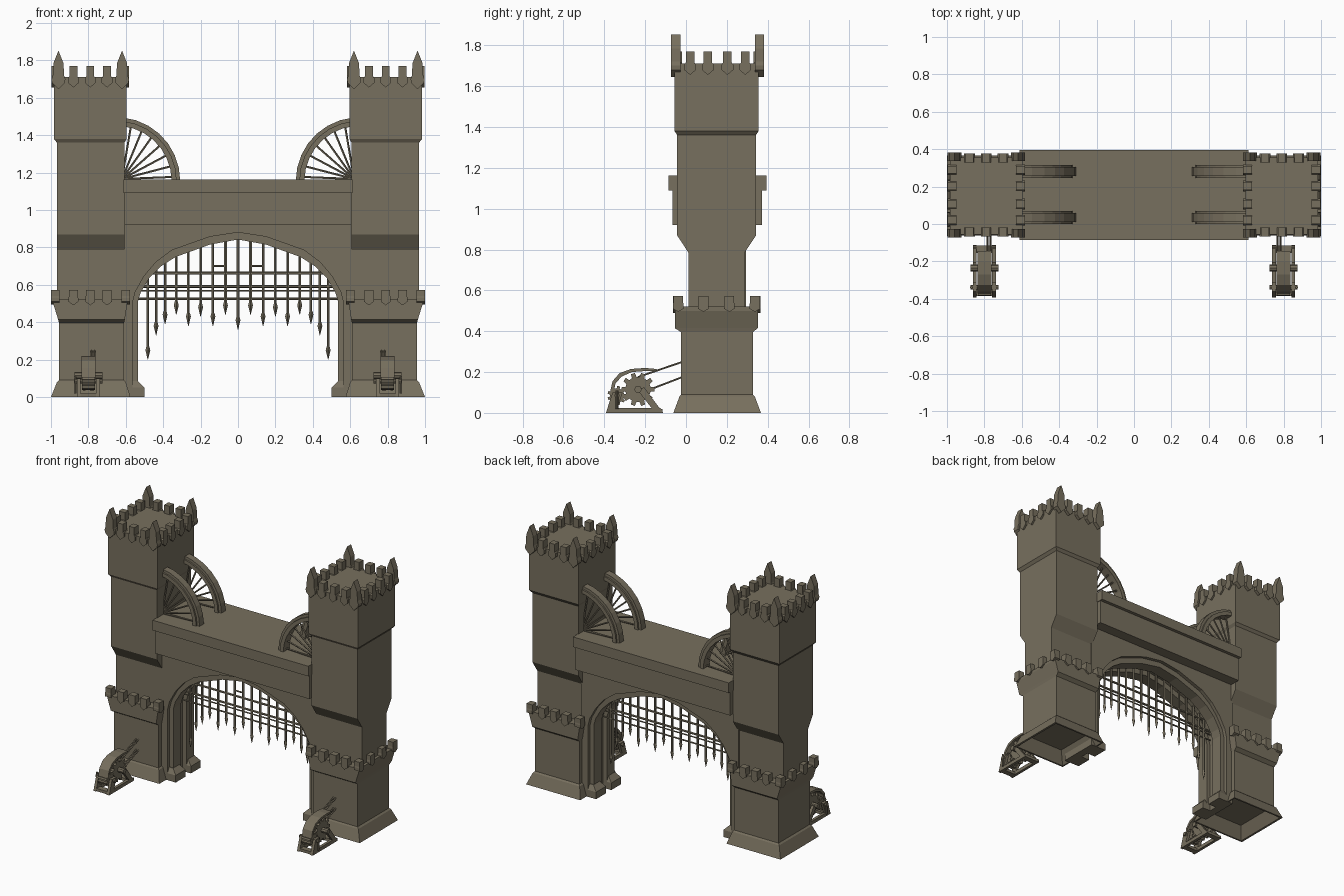
import bpy, bmesh, math
from mathutils import Vector

stone = bpy.data.materials.new("weathered stone")
stone.diffuse_color = (0.185, 0.160, 0.112, 1)
CX, CY = 0.79, 0.155          # centre of the right-hand tower


def finish(bm, name, mirror=True):
    bmesh.ops.recalc_face_normals(bm, faces=bm.faces[:])
    me = bpy.data.meshes.new(name)
    bm.to_mesh(me)
    bm.free()
    ob = bpy.data.objects.new(name, me)
    bpy.context.collection.objects.link(ob)
    me.materials.append(stone)
    if mirror:
        ob.modifiers.new("mirror", 'MIRROR').use_axis[0] = True
    return ob


def prism(bm, pts, axis, a, b):
    """Extrude a 2D (side, up) outline along x or y from a to b."""
    def at(d, u, v):
        return (d, u, v) if axis == 'x' else (u, d, v)
    A = [bm.verts.new(at(a, u, v)) for u, v in pts]
    B = [bm.verts.new(at(b, u, v)) for u, v in pts]
    bm.faces.new(A)
    bm.faces.new(B[::-1])
    for i in range(len(pts)):
        j = (i + 1) % len(pts)
        bm.faces.new((A[i], B[i], B[j], A[j]))


def box(bm, x0, x1, y0, y1, z0, z1):
    prism(bm, [(x0, z0), (x1, z0), (x1, z1), (x0, z1)], 'y', y0, y1)


def loft(bm, rings):
    """Stack of rectangles (x0, x1, y0, y1, z), capped at both ends."""
    loops = [[bm.verts.new(p) for p in ((x0, y0, z), (x1, y0, z), (x1, y1, z), (x0, y1, z))]
             for x0, x1, y0, y1, z in rings]
    bm.faces.new(loops[0][::-1])
    bm.faces.new(loops[-1])
    for A, B in zip(loops, loops[1:]):
        for i in range(4):
            j = (i + 1) % 4
            bm.faces.new((A[i], A[j], B[j], B[i]))


def rod(bm, p, q, r, n=6, r2=None):
    p, q = Vector(p), Vector(q)
    m = (q - p).to_track_quat('Z', 'Y').to_matrix().to_4x4()
    m.translation = (p + q) / 2
    bmesh.ops.create_cone(bm, cap_ends=True, segments=n, radius1=r,
                          radius2=r if r2 is None else r2, depth=(q - p).length, matrix=m)


def sym(half):
    """Mirror a half outline that ends on x = 0."""
    return half + [(-x, z) for x, z in half[-2::-1]]


# Tower shafts, with hollow foot, flared bands and narrow waist
bm = bmesh.new()
loft(bm, [(0.64, 0.94, 0.0, 0.31, 0.08), (0.585, 0.985, -0.05, 0.355, 0.0),
          (0.575, 1.0, -0.062, 0.367, 0.0), (0.60, 0.968, -0.032, 0.337, 0.08),
          (0.61, 0.957, -0.024, 0.327, 0.09), (0.61, 0.957, -0.024, 0.327, 0.395),
          (0.605, 0.962, -0.055, 0.352, 0.415), (0.592, 0.988, -0.055, 0.352, 0.50),
          (0.592, 0.988, -0.055, 0.352, 0.52), (0.607, 0.968, 0.012, 0.287, 0.52),
          (0.607, 0.968, 0.012, 0.287, 0.785), (0.607, 0.968, -0.043, 0.342, 0.868),
          (0.607, 0.968, -0.043, 0.342, 1.36), (0.595, 0.984, -0.056, 0.356, 1.38),
          (0.595, 0.984, -0.056, 0.356, 1.71)])
finish(bm, "tower")


# Battlements: shield-shaped merlons on all four sides
def merlon(bm, axis, along, a, b, top, neck, low, tip, w=0.021, w2=0.029):
    pts = [(w, top), (w, neck), (w2, neck - .01), (w2, low), (0, tip)]
    pts += [(-u, z) for u, z in pts[3::-1]]
    prism(bm, [(along + u, z) for u, z in pts], axis, a, b)


bm = bmesh.new()
for x in (0.70, 0.79, 0.88):
    for a, b in ((-0.067, -0.02), (0.33, 0.377)):
        merlon(bm, 'y', x, a, b, 1.77, 1.715, 1.68, 1.655)
for y in (0.02, 0.107, 0.203, 0.29):
    for a, b in ((0.583, 0.63), (0.95, 0.997)):
        merlon(bm, 'x', y, a, b, 1.77, 1.715, 1.68, 1.655)
finish(bm, "top_battlement")

bm = bmesh.new()
for x in (0.62, 0.96):
    for a, b in ((-0.073, -0.028), (0.338, 0.383)):
        half = [(0.027, 1.785), (0.030, 1.72), (0.037, 1.70), (0.035, 1.68)]
        out = [(0, 1.852)] + half + [(0, 1.645)] + [(-u, z) for u, z in half[::-1]]
        prism(bm, [(x + u, z) for u, z in out], 'y', a, b)
finish(bm, "corner_pinnacle")

bm = bmesh.new()
for x in (0.70, 0.79, 0.88):
    for a, b in ((-0.064, -0.02), (0.318, 0.364)):
        merlon(bm, 'y', x, a, b, 0.573, 0.54, 0.51, 0.49, 0.024, 0.026)
for y in (-0.038, 0.085, 0.212, 0.337):
    for a, b in ((0.577, 0.622), (0.955, 1.0)):
        merlon(bm, 'x', y, a, b, 0.573, 0.54, 0.51, 0.495, 0.024, 0.026)
finish(bm, "lower_battlement")

# Bridge deck and the cornice below it
bm = bmesh.new()
box(bm, -0.612, 0.612, -0.085, 0.395, 1.09, 1.162)
box(bm, -0.608, 0.608, -0.065, 0.372, 0.92, 1.09)
finish(bm, "bridge_deck", False)

# Gate wall and the recessed inner arches on either side of the gate slot
outer = [(0.565, 0.0), (0.565, 0.50), (0.55, 0.56), (0.503, 0.645), (0.44, 0.72),
         (0.353, 0.785), (0.15, 0.857), (0, 0.88)]
inner = [(0.535, 0.0), (0.535, 0.51), (0.52, 0.56), (0.475, 0.635), (0.41, 0.70),
         (0.335, 0.748), (0.15, 0.815), (0, 0.842)]
bm = bmesh.new()
prism(bm, sym(outer) + [(-0.62, 0), (-0.62, 0.93), (0.62, 0.93), (0.62, 0)], 'y', 0.015, 0.295)
finish(bm, "gate_wall", False)
bm = bmesh.new()
big = [(x * 1.02, z * 1.01) for x, z in outer]
for a, b in ((0.04, 0.125), (0.185, 0.27)):
    prism(bm, sym(inner) + sym(big)[::-1], 'y', a, b)
finish(bm, "inner_arch", False)
bm = bmesh.new()
for a, b in ((0.015, 0.125), (0.185, 0.295)):
    loft(bm, [(0.50, 0.60, a, b, 0), (0.50, 0.60, a, b, 0.05), (0.535, 0.60, a + .02, b - .02, 0.085)])
finish(bm, "pier_foot")

# Portcullis: spiked uprights (x, tip height) and cross bars
bm = bmesh.new()
tips = [0.36, 0.44, 0.38, 0.43, 0.38, 0.44, 0.39, 0.33, 0.20]
xs = [0, 0.067, 0.134, 0.20, 0.265, 0.33, 0.39, 0.438, 0.482]
for x, t in zip(xs, tips):
    top = 0.88 - 0.24 * (x / 0.5) ** 2
    for s in ((1, -1) if x else (1,)):
        rod(bm, (s * x, CY, t + 0.06), (s * x, CY, top), 0.008)
        rod(bm, (s * x, CY, t), (s * x, CY, t + 0.05), 0.001, 4, 0.013)
        rod(bm, (s * x, CY, t + 0.05), (s * x, CY, t + 0.07), 0.013, 4, 0.008)
for z, r in ((0.663, 0.008), (0.592, 0.008), (0.568, 0.005), (0.525, 0.006)):
    w = 0.54 if z < 0.6 else 0.48
    rod(bm, (-w, CY, z), (w, CY, z), r)
for s in (1, -1):
    rod(bm, (s * 0.067, CY, 0.70), (s * 0.134, CY, 0.70), 0.006)
finish(bm, "portcullis", False)


# Quarter-wheel braces with spokes, standing on the deck against the towers
def arc(r0, r1, n=8):
    ang = [math.radians(96 * i / n) for i in range(n + 1)]
    def ring(r):
        return [(0.65 - r * math.cos(t), 1.155 + r * math.sin(t)) for t in ang]
    return ring(r1) + ring(r0)[::-1]


bm = bmesh.new()
for y in (0.035, 0.28):
    prism(bm, arc(0.295, 0.322), 'y', y - 0.035, y + 0.035)
    prism(bm, arc(0.320, 0.341), 'y', y - 0.024, y + 0.024)
finish(bm, "brace_rim")
bm = bmesh.new()
for y in (0.035, 0.28):
    for d in (4, 15, 27, 39, 51, 63, 75):
        t = math.radians(d)
        rod(bm, (0.62, y, 1.165), (0.65 - 0.30 * math.cos(t), y, 1.155 + 0.30 * math.sin(t)), 0.006, 5)
finish(bm, "brace_spokes")


# Winches in front of the towers
def gear(bm, y, z, r, teeth, a, b):
    pts = []
    for i in range(teeth):
        for f, k in ((-.3, .76), (-.2, 1), (.2, 1), (.3, .76)):
            t = 2 * math.pi * (i + f) / teeth
            pts.append((y + r * k * math.cos(t), z + r * k * math.sin(t)))
    prism(bm, pts, 'x', a, b)


WX = 0.80
bm = bmesh.new()
for s in (-1, 1):              # side frames and legs
    a, b = WX + s * 0.042, WX + s * 0.062
    prism(bm, [(-0.392, 0), (-0.345, 0), (-0.31, 0.10), (-0.36, 0.10)], 'x', a, b)
    prism(bm, [(-0.15, 0), (-0.112, 0), (-0.205, 0.125), (-0.24, 0.115)], 'x', a, b)
    prism(bm, [(-0.392, 0), (-0.112, 0), (-0.125, 0.025), (-0.38, 0.025)], 'x', a, b)
box(bm, WX - 0.062, WX + 0.062, -0.385, -0.345, 0, 0.02)
box(bm, WX - 0.062, WX + 0.062, -0.155, -0.115, 0, 0.02)
finish(bm, "winch_frame")
bm = bmesh.new()
gear(bm, -0.235, 0.115, 0.082, 10, WX - 0.03, WX - 0.008)
gear(bm, -0.235, 0.115, 0.082, 10, WX + 0.015, WX + 0.03)
gear(bm, -0.338, 0.085, 0.047, 9, WX - 0.035, WX + 0.035)
finish(bm, "winch_gears")
bm = bmesh.new()
rod(bm, (WX - 0.075, -0.235, 0.115), (WX + 0.075, -0.235, 0.115), 0.018, 8)
rod(bm, (WX - 0.075, -0.338, 0.085), (WX + 0.075, -0.338, 0.085), 0.013, 8)
rod(bm, (WX - 0.03, -0.235, 0.115), (WX + 0.03, -0.235, 0.115), 0.05, 10)
rod(bm, (WX + 0.07, -0.338, 0.11), (WX + 0.07, -0.338, 0.02), 0.007)
finish(bm, "winch_axles")
bm = bmesh.new()               # curved guard over the gears
top = [(-0.372, 0.10), (-0.36, 0.155), (-0.325, 0.195), (-0.27, 0.215), (-0.20, 0.22), (-0.145, 0.215)]
low = [(-0.145, 0.205), (-0.20, 0.205), (-0.265, 0.20), (-0.315, 0.178), (-0.345, 0.145), (-0.355, 0.10)]
prism(bm, top + low, 'x', WX - 0.038, WX + 0.038)
finish(bm, "winch_guard")
bm = bmesh.new()
for x in (0.767, 0.784):
    rod(bm, (x, -0.235, 0.175), (x, -0.01, 0.252), 0.005, 5)
    rod(bm, (x, -0.20, 0.105), (x, -0.01, 0.178), 0.005, 5)
finish(bm, "winch_ropes")
